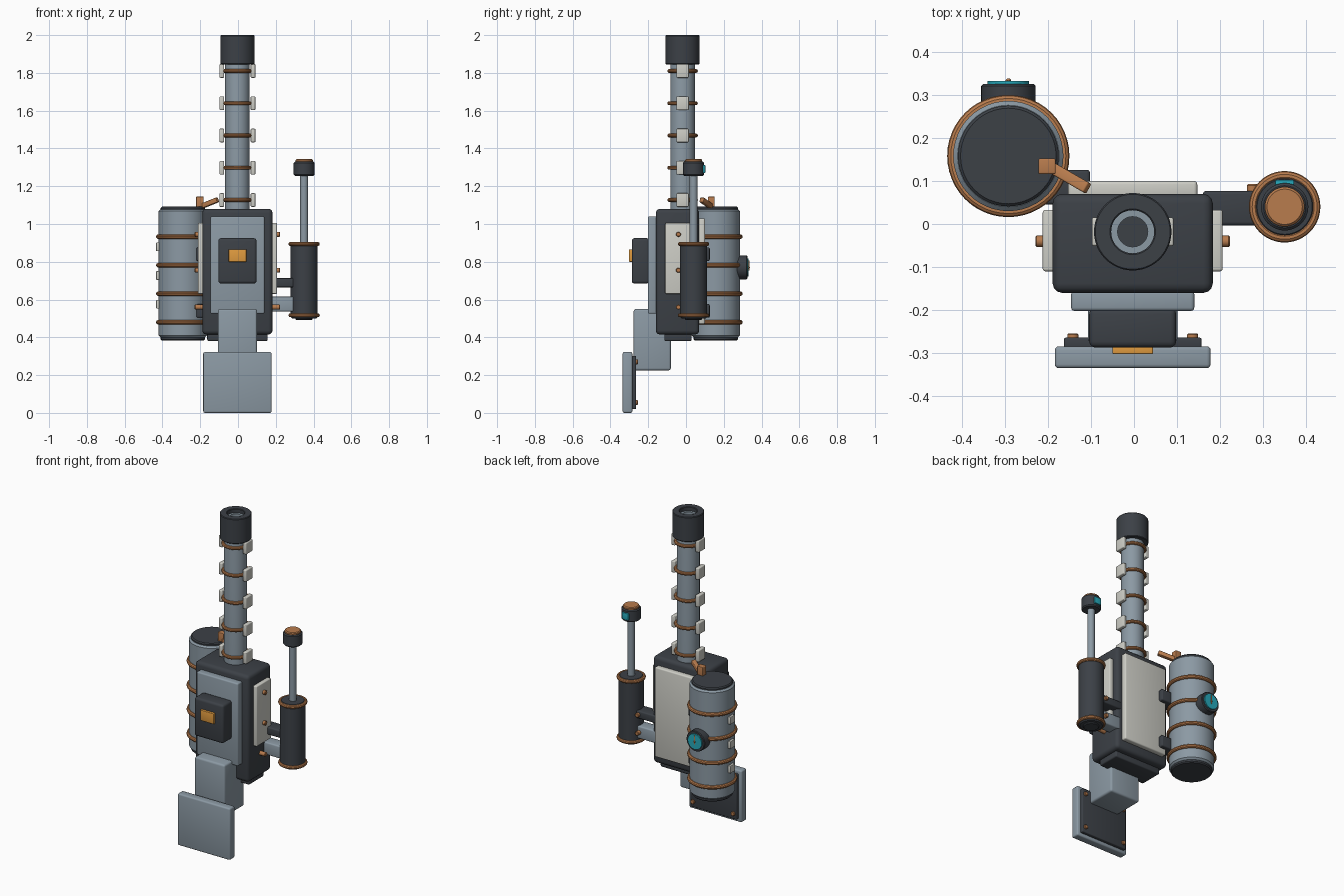
import bpy, bmesh, math
from mathutils import Matrix, Vector

if "Cube" in bpy.data.objects:
    bpy.data.objects.remove(bpy.data.objects["Cube"])

CX = -0.003          # centre line of the main body
BX, BY = CX, -0.018  # barrel axis
TX, TY = -0.292, 0.158  # tank axis
HX, HY = 0.35, 0.04  # pump handle axis


def mat(name, rgb):
    m = bpy.data.materials.new(name)
    m.diffuse_color = (*rgb, 1)
    m.use_nodes = True
    m.node_tree.nodes["Principled BSDF"].inputs["Base Color"].default_value = m.diffuse_color
    return m


STEEL = mat("steel", (0.26, 0.32, 0.37))
DARK = mat("dark", (0.045, 0.052, 0.062))
PALE = mat("pale", (0.62, 0.62, 0.57))
COPPER = mat("copper", (0.48, 0.20, 0.075))
CYAN = mat("cyan", (0.02, 0.40, 0.50))
AMBER = mat("amber", (0.75, 0.33, 0.05))


def finish(name, bm, material):
    bmesh.ops.recalc_face_normals(bm, faces=bm.faces)
    me = bpy.data.meshes.new(name)
    bm.to_mesh(me)
    bm.free()
    ob = bpy.data.objects.new(name, me)
    bpy.context.collection.objects.link(ob)
    me.materials.append(material)
    bpy.ops.object.select_all(action='DESELECT')
    ob.select_set(True)
    bpy.context.view_layer.objects.active = ob
    bpy.ops.object.shade_smooth_by_angle(angle=math.radians(35))
    return ob


def box(name, x, y, z, material, bevel=0.008, rot=None):
    """Bevelled box from (min, max) ranges."""
    size = [r[1] - r[0] for r in (x, y, z)]
    mid = Vector([(r[0] + r[1]) / 2 for r in (x, y, z)])
    bm = bmesh.new()
    bmesh.ops.create_cube(bm, size=1, matrix=Matrix.Diagonal((*size, 1)))
    if bevel:
        bmesh.ops.bevel(bm, geom=bm.edges[:], offset=bevel, segments=3,
                        profile=0.5, affect='EDGES')
    m = Matrix.Translation(mid)
    if rot is not None:
        m = m @ rot
    bm.transform(m)
    return finish(name, bm, material)


def lathe(name, profile, pos, material, axis='Z', n=48, closed=False):
    """Spin (radius, height) points round an axis; solid ends or closed loop."""
    bm = bmesh.new()
    rings = [[bm.verts.new((r * math.cos(2 * math.pi * i / n),
                            r * math.sin(2 * math.pi * i / n), h))
              for i in range(n)] for r, h in profile]
    pairs = list(zip(rings, rings[1:]))
    if closed:
        pairs.append((rings[-1], rings[0]))
    else:
        bm.faces.new(rings[0])
        bm.faces.new(rings[-1])
    for a, b in pairs:
        for i in range(n):
            j = (i + 1) % n
            bm.faces.new((a[i], a[j], b[j], b[i]))
    d = {'X': (1, 0, 0), '-X': (-1, 0, 0), 'Y': (0, 1, 0), 'Z': (0, 0, 1)}[axis]
    q = Vector((0, 0, 1)).rotation_difference(Vector(d))
    bm.transform(Matrix.Translation(pos) @ q.to_matrix().to_4x4())
    return finish(name, bm, material)


def cyl(name, r, z0, z1, x, y, material, b=0.004):
    return lathe(name, [(r - b, z0), (r, z0 + b), (r, z1 - b), (r - b, z1)],
                 (x, y, 0), material)


def band(name, major, minor, pos, material=COPPER):
    pts = [(major + minor * math.cos(math.pi * k / 5),
            minor * math.sin(math.pi * k / 5)) for k in range(10)]
    return lathe(name, pts, pos, material, closed=True)


def bolt(name, pos, axis, length, r=0.013):
    b = 0.003
    return lathe(name, [(r, 0), (r, length - b), (r - b, length)], pos,
                 COPPER, axis, n=16)


# Main body
box("body", (CX - 0.186, CX + 0.186), (-0.16, 0.07), (0.415, 1.08), DARK, 0.022)
box("body_base", (CX - 0.16, CX + 0.16), (-0.115, 0.03), (0.38, 0.43), DARK)
box("front_plate", (CX - 0.143, CX + 0.143), (-0.202, -0.155), (0.525, 1.04), STEEL)
box("front_box", (CX - 0.101, CX + 0.101), (-0.287, -0.195), (0.685, 0.925), DARK, 0.014)
box("front_button", (CX - 0.047, CX + 0.047), (-0.302, -0.28), (0.8, 0.866), AMBER, 0.003)
box("back_plate", (CX - 0.15, CX + 0.15), (0.06, 0.1), (0.47, 1.03), PALE)
for s, side in ((-1, "left"), (1, "right")):
    xs = sorted((CX + s * 0.175, CX + s * 0.209))
    box(side + "_side_plate", xs, (-0.11, 0.033), (0.63, 1.005), PALE, 0.006)
    for i, z in enumerate((0.56, 0.755, 0.945)):
        bolt(f"{side}_side_bolt_{i}", (CX + s * 0.18, -0.04, z),
             'X' if s > 0 else '-X', 0.046)

# Barrel with bore, muzzle, bands and side tabs
lathe("barrel", [(0.065, 1.06), (0.065, 1.86), (0.05, 1.975), (0.035, 1.975),
                 (0.035, 1.06)], (BX, BY, 0), STEEL, closed=True)
cyl("bore_floor", 0.04, 1.84, 1.87, BX, BY, DARK)
lathe("muzzle", [(0.087, 1.845), (0.09, 1.849), (0.09, 1.996), (0.087, 2.0),
                 (0.053, 2.0), (0.05, 1.997), (0.05, 1.845)],
      (BX, BY, 0), DARK, closed=True)
for i in range(5):
    z = 1.127 + i * 0.1708
    band(f"barrel_band_{i}", 0.071, 0.01, (BX, BY, z))
    for s, side in ((-1, "left"), (1, "right")):
        xs = sorted((BX + s * 0.07, BX + s * 0.095))
        box(f"barrel_tab_{side}_{i}", xs, (BY - 0.033, BY + 0.033),
            (z - 0.036, z + 0.036), PALE, 0.005)

# Stock and foot plate
box("stock", (CX - 0.104, CX + 0.104), (-0.277, -0.08), (0.225, 0.55), STEEL, 0.012)
box("foot_plate", (CX - 0.181, CX + 0.181), (-0.335, -0.284), (0, 0.322), STEEL, 0.009)
box("foot_backing", (CX - 0.16, CX + 0.16), (-0.29, -0.264), (0.02, 0.302), DARK, 0.005)
for sx in (-1, 1):
    for z in (0.055, 0.27):
        bolt(f"foot_bolt_{sx}_{z}", (CX + sx * 0.139, -0.27, z), 'Y', 0.016)

# Tank with bands, caps, tabs and brackets
cyl("tank", 0.128, 0.4, 1.078, TX, TY, STEEL, 0.01)
cyl("tank_caps", 0.117, 0.383, 1.092, TX, TY, DARK, 0.006)
for i in range(4):
    band(f"tank_band_{i}", 0.13, 0.012, (TX, TY, 0.48 + i * 0.151))
for i in range(3):
    z = 0.575 + i * 0.152
    box(f"tank_tab_{i}", (-0.433, -0.405), (0.136, 0.181), (z - 0.023, z + 0.023), PALE, 0.003)
for i, z in enumerate((0.54, 0.84)):
    box(f"tank_bracket_{i}", (-0.22, -0.102), (0.045, 0.126), (z - 0.036, z + 0.036), DARK)

# Tank valve and pipe
box("valve_block", (-0.222, -0.182), (0.116, 0.152), (1.08, 1.145), COPPER, 0.004)
p0, p1 = Vector((-0.195, 0.133, 1.093)), Vector((-0.108, 0.083, 1.128))
mid, d = (p0 + p1) / 2, p1 - p0
h = d.length / 2
box("valve_pipe", (mid.x - h, mid.x + h), (mid.y - 0.013, mid.y + 0.013),
    (mid.z - 0.013, mid.z + 0.013), COPPER, 0.004,
    d.to_track_quat('X', 'Z').to_matrix().to_4x4())

# Gauge on the tank's back
lathe("gauge_case", [(0.063, 0.27), (0.063, 0.321), (0.059, 0.325)],
      (TX, 0, 0.77), DARK, 'Y')
lathe("gauge_face", [(0.048, 0.32), (0.048, 0.332)], (TX, 0, 0.77), CYAN, 'Y')
box("gauge_needle", (TX - 0.003, TX + 0.003), (0.33, 0.335), (0.755, 0.808), COPPER, 0)
bolt("gauge_pin", (TX, 0.327, 0.77), 'Y', 0.011, 0.006)

# Pump handle with rod and knob
cyl("handle", 0.072, 0.5, 0.905, HX, HY, DARK, 0.008)
cyl("handle_boss", 0.045, 0.492, 0.52, HX, HY, DARK)
for i, z in enumerate((0.517, 0.894)):
    band(f"handle_band_{i}", 0.072, 0.011, (HX, HY, z))
cyl("handle_rod", 0.021, 0.88, 1.27, HX, HY, STEEL, 0.002)
cyl("knob", 0.055, 1.255, 1.33, HX, HY, DARK, 0.006)
cyl("knob_cap", 0.046, 1.32, 1.343, HX, HY, COPPER, 0.005)
box("knob_light", (0.328, 0.372), (0.08, 0.102), (1.27, 1.312), CYAN, 0.003)

# Handle arms and their bolts
box("upper_arm", (0.16, 0.31), (-0.003, 0.077), (0.665, 0.713), DARK)
box("lower_arm", (0.16, 0.31), (-0.003, 0.07), (0.537, 0.615), STEEL)
for i, z in enumerate((0.577, 0.69)):
    bolt(f"arm_bolt_{i}", (0.275, 0.06, z), 'Y', 0.033)
